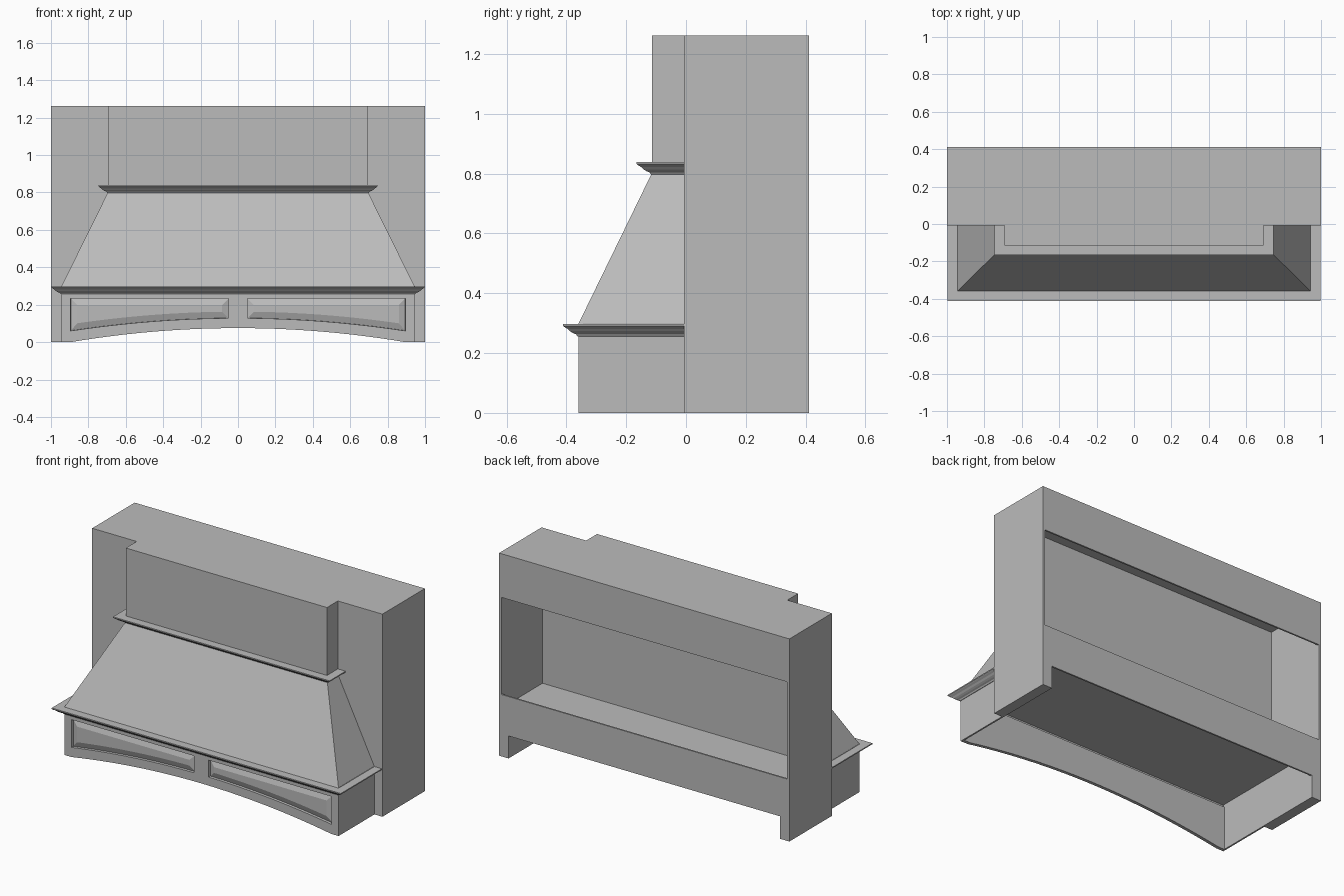
import bpy, bmesh

cube = bpy.data.objects.get("Cube")
if cube:
    bpy.data.objects.remove(cube, do_unlink=True)

grey = bpy.data.materials.new("warm_grey_paint")
grey.use_nodes = True
colour = (0.5, 0.5, 0.5, 1)
grey.diffuse_color = colour
grey.node_tree.nodes["Principled BSDF"].inputs["Base Color"].default_value = colour

WALL = -0.007    # front of the cabinet
BACK = 0.411     # back of the cabinet
TOP = 1.262
FLOOR = 0.30


def finish(name, bm):
    bmesh.ops.recalc_face_normals(bm, faces=bm.faces)
    mesh = bpy.data.meshes.new(name)
    bm.to_mesh(mesh)
    bm.free()
    mesh.materials.append(grey)
    obj = bpy.data.objects.new(name, mesh)
    bpy.context.collection.objects.link(obj)
    return obj


def box(name, x, y, z):
    bm = bmesh.new()
    bmesh.ops.create_cube(bm, size=1)
    for v in bm.verts:
        v.co = [lo + (c + 0.5) * (hi - lo) for c, (lo, hi) in zip(v.co, (x, y, z))]
    return finish(name, bm)


def wrap(name, rings, hollow):
    """Three-sided wrap against the cabinet; each ring is (half width, front, z)."""
    bm = bmesh.new()
    rows = [[bm.verts.new(p) for p in
             ((-w, WALL, z), (-w, -f, z), (w, -f, z), (w, WALL, z))]
            for w, f, z in rings]
    pairs = list(zip(rows, rows[1:]))
    if hollow:
        pairs.append((rows[-1], rows[0]))
        for end in (0, 3):
            bm.faces.new([r[end] for r in rows])
    else:
        bm.faces.new(rows[0])
        bm.faces.new(rows[-1])
        for a, b in pairs:
            bm.faces.new((a[0], b[0], b[3], a[3]))
    for a, b in pairs:
        for i in range(3):
            bm.faces.new((a[i], a[i + 1], b[i + 1], b[i]))
    return finish(name, bm)


# Hollow cabinet
for side, s in (("right", -1), ("left", 1)):
    span = lambda a, b: sorted((s * a, s * b))
    box(side + "_cabinet_side", span(0.985, 1), (WALL, BACK), (0, TOP))
    box(side + "_cabinet_leg", span(0.935, 1), (WALL, BACK), (0, FLOOR))
    box(side + "_apron_side", span(0.935, 0.945), (-0.345, 0), (0, FLOOR))
box("cabinet_top", (-1, 1), (WALL, BACK), (TOP - 0.015, TOP))
box("cabinet_front", (-1, 1), (WALL, 0.005), (FLOOR - 0.01, TOP))
box("back_upper_panel", (-1, 1), (BACK - 0.01, BACK), (0.99, TOP))
box("back_lower_panel", (-1, 1), (BACK - 0.01, BACK), (0.14, 0.385))
box("cabinet_floor", (-0.985, 0.985), (0, BACK - 0.005), (FLOOR - 0.015, FLOOR))
box("apron_ceiling", (-0.94, 0.94), (-0.35, 0), (FLOOR - 0.015, FLOOR - 0.003))

# Chimney and sloping hood
wrap("chimney", [(0.693, 0.114, 0.8), (0.693, 0.114, TOP)], False)
wrap("sloping_hood", [(0.945, 0.36, 0.297), (0.695, 0.114, 0.802)], False)

# Mouldings share one ogee profile: (projection, height)
ogee = [(-0.005, 0), (0.003, 0), (0.008, 0.007), (0.018, 0.011), (0.028, 0.017),
        (0.036, 0.025), (0.046, 0.031), (0.051, 0.035), (0.051, 0.042), (-0.005, 0.042)]
for name, w, f, z in (("lower_moulding", 0.945, 0.36, 0.256),
                      ("upper_moulding", 0.695, 0.114, 0.797)):
    wrap(name, [(w + d, f + d, z + h) for d, h in ogee], True)


# Arched apron with two raised panels
def arch(x):
    return max(0, 1 - (x / 0.895) ** 2)


STEPS = 12
half = [0.05 + 0.845 * i / STEPS for i in range(STEPS + 1)] + [0.945]
stations = [-x for x in reversed(half)] + [0] + half
bm = bmesh.new()
columns = [[bm.verts.new((x, -0.36, z)) for z in
            (0.075 * arch(x), 0.06 + 0.068 * arch(x), 0.233, 0.27)] for x in stations]
front, panels = [], []
for a, b in zip(columns, columns[1:]):
    middle = abs(a[0].co.x + b[0].co.x) / 2
    for i in range(3):
        face = bm.faces.new((a[i], b[i], b[i + 1], a[i + 1]))
        front.append(face)
        if i == 1 and 0.05 < middle < 0.895:
            panels.append(face)
grown = bmesh.ops.extrude_face_region(bm, geom=front, use_keep_orig=True)
for item in grown["geom"]:
    if isinstance(item, bmesh.types.BMVert):
        item.co.y += 0.02
bmesh.ops.recalc_face_normals(bm, faces=bm.faces)
bmesh.ops.inset_region(bm, faces=panels, thickness=0.001, depth=-0.016, use_even_offset=True)
bmesh.ops.inset_region(bm, faces=panels, thickness=0.034, depth=0.013, use_even_offset=True)
finish("arched_apron", bm)
